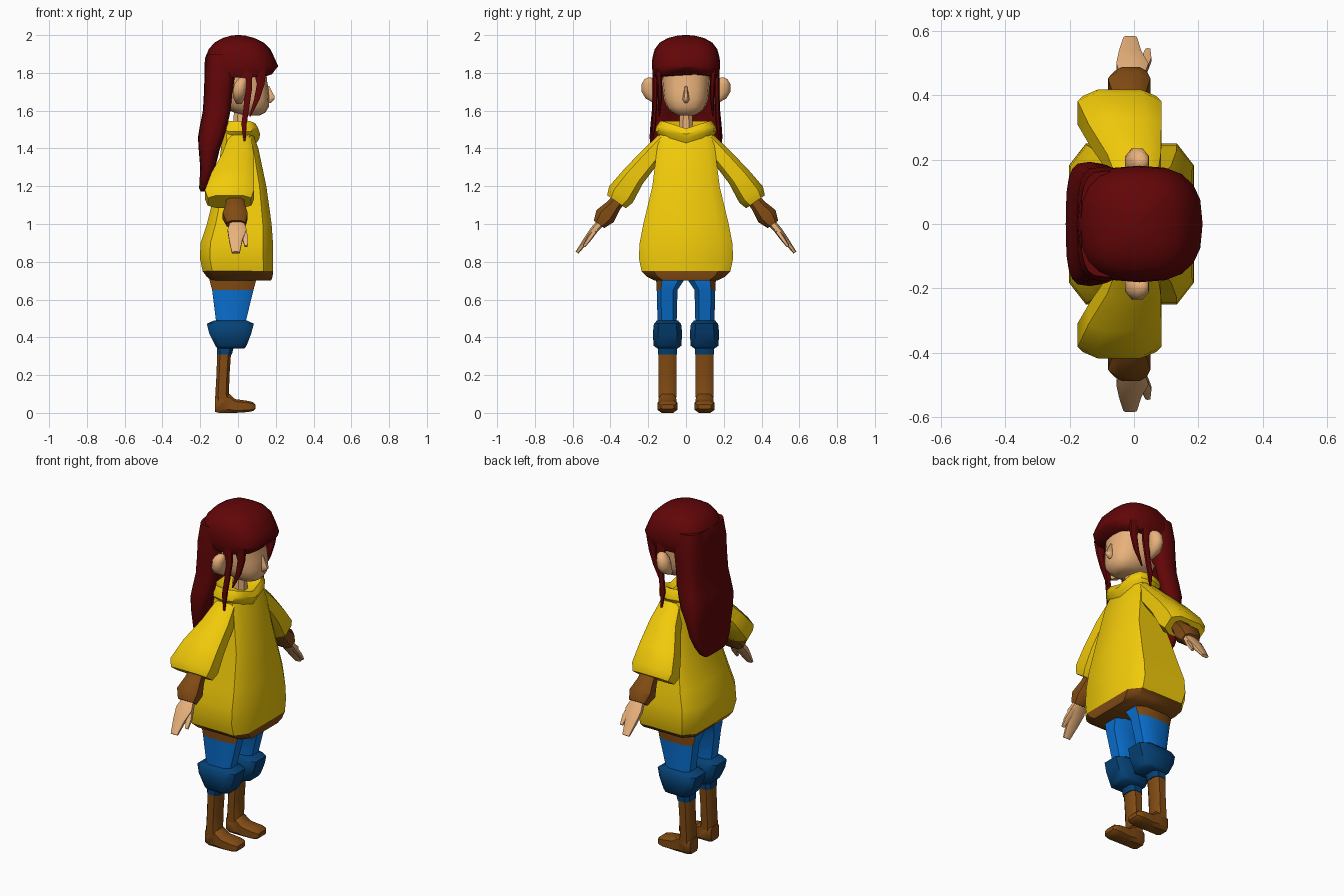
import bpy, bmesh, math
from mathutils import Vector


def material(name, r, g, b):
    m = bpy.data.materials.new(name)
    m.diffuse_color = [(c / 255) ** 2.2 for c in (r, g, b)] + [1]
    return m


YELLOW = material("yellow_cloth", 242, 202, 18)
BROWN = material("brown_leather", 128, 76, 26)
BLUE = material("blue_cloth", 18, 112, 208)
NAVY = material("dark_blue_cloth", 14, 68, 118)
SKIN = material("skin", 232, 176, 122)
HAIR = material("dark_red_hair", 98, 14, 16)


def ring(c, u, v, n=8, e=1.0, phase=0.5):
    """Superellipse section: e=1 is round, smaller e is boxier."""
    pw = lambda a: math.copysign(abs(a) ** e, a) if abs(a) > 1e-6 else 0
    ts = [(i + phase) * 2 * math.pi / n for i in range(n)]
    cs = [(pw(math.cos(t)), pw(math.sin(t))) for t in ts]
    mx, my = max(p[0] for p in cs), max(p[1] for p in cs)
    return [Vector(c) + Vector(u) * (a / mx) + Vector(v) * (b / my) for a, b in cs]


def loft(name, rings, mat, mirror=False, angle=40):
    """Skin a list of rings, close both ends, optionally mirror across y = 0."""
    bm = bmesh.new()
    vs = [[bm.verts.new(p) for p in r] for r in rings]
    n = len(vs[0])
    for a, b in zip(vs, vs[1:]):
        for i in range(n):
            j = (i + 1) % n
            bm.faces.new((a[i], a[j], b[j], b[i]))
    bm.faces.new(vs[0])
    bm.faces.new(vs[-1])
    bmesh.ops.recalc_face_normals(bm, faces=bm.faces)
    me = bpy.data.meshes.new(name)
    bm.to_mesh(me)
    bm.free()
    ob = bpy.data.objects.new(name, me)
    bpy.context.collection.objects.link(ob)
    me.materials.append(mat)
    bpy.ops.object.select_all(action='DESELECT')
    bpy.context.view_layer.objects.active = ob
    ob.select_set(True)
    bpy.ops.object.shade_smooth_by_angle(angle=math.radians(angle))
    if mirror:
        mod = ob.modifiers.new("mirror", 'MIRROR')
        mod.use_axis = (False, True, False)
    return ob


def stack(name, rows, mat, n=8, e=1.0, yc=None, phase=0.5, **kw):
    """Loft of level sections: rows of (z, x back, x front, half width, [y centre])."""
    rings = []
    for z, x0, x1, hy, *y in rows:
        y = y[0] if y else (yc or 0)
        rings.append(ring(((x0 + x1) / 2, y, z), ((x1 - x0) / 2, 0, 0), (0, hy, 0), n, e, phase))
    mirror = yc is not None or len(rows[0]) > 4
    return loft(name, rings, mat, mirror, **kw)


def limb(name, rows, mat, n=8, e=0.7):
    """Loft down the arm: rows of (x, y, z, half depth, half thickness)."""
    perp = Vector((0, 0.82, 0.57))
    return loft(name, [ring(r[:3], (r[3], 0, 0), perp * r[4], n, e) for r in rows], mat, True)


# Tunic, hem and collar
stack("tunic", [(0.75, -.187, .186, .235), (0.82, -.202, .186, .25), (0.9, -.198, .185, .245),
                (1.0, -.165, .178, .226), (1.2, -.115, .15, .178), (1.4, -.09, .108, .153),
                (1.49, -.08, .075, .135)], YELLOW, e=.36)
stack("hem", [(0.70, -.14, .175, .165), (0.72, -.165, .183, .205), (0.75, -.187, .186, .235)], BROWN, e=.36)
collar = stack("collar", [(1.45, -.08, .085, .13), (1.49, -.10, .112, .163), (1.515, -.10, .117, .158),
                          (1.545, -.09, .10, .138), (1.52, -.05, .06, .09)], YELLOW, n=12, e=.7, phase=0)
for v in collar.data.vertices:          # dip at the front of the neck
    if v.co.x > .03:
        v.co.z -= .04 * max(0, 1 - abs(v.co.y) / .12)

# Arms
limb("sleeve", [(.01, .11, 1.445, .06, .045), (0, .19, 1.355, .083, .055), (-.028, .28, 1.25, .113, .063),
                (-.045, .345, 1.155, .13, .076), (-.045, .368, 1.118, .115, .06)], YELLOW, e=.6)
limb("wrist_cuff", [(-.015, .34, 1.15, .042, .034), (-.015, .385, 1.095, .05, .04),
                    (-.015, .428, 1.042, .066, .056), (-.01, .46, .998, .05, .034)], BROWN)
limb("hand", [(-.005, .445, 1.015, .034, .022), (-.005, .49, .965, .05, .02),
              (-.012, .53, .912, .035, .016), (-.012, .577, .848, .021, .009)], SKIN)
limb("thumb", [(.02, .475, .975, .02, .015), (.038, .51, .925, .016, .013), (.043, .54, .882, .008, .008)], SKIN, n=6)

# Legs
trouser = stack("trouser_leg", [(.73, -.15, .095, .08, .08), (.70, -.15, .095, .073, .085), (.65, -.137, .082, .055, .1),
                                (.46, -.113, .035, .05, .1)], BLUE, e=.6)
trouser.data.materials.append(BROWN)
for p in trouser.data.polygons:         # brown patch at the outer hip
    if p.center.z > .65 and abs(p.normal.x) < .8 and p.center.y > .1:
        p.material_index = 1
stack("knee_cuff", [(.49, -.125, .045, .055), (.472, -.165, .084, .072), (.42, -.152, .07, .078),
                    (.355, -.12, .045, .073), (.342, -.108, .035, .055)], NAVY, e=.5, yc=.098)
stack("trouser_end", [(.36, -.112, -.02, .051), (.31, -.112, -.032, .05)], NAVY, e=.6, yc=.098)
stack("boot_shaft", [(.33, -.11, -.036, .048), (.2, -.114, -.045, .047), (.1, -.12, -.048, .047),
                     (.04, -.12, -.03, .045)], BROWN, e=.6, yc=.098)
loft("boot_foot", [ring((x, .098, (z0 + z1) / 2), (0, hy, 0), (0, 0, (z1 - z0) / 2), 8, .5)
                   for x, z0, z1, hy in [(-.122, .005, .09, .038), (-.1, 0, .1, .046), (-.045, 0, .1, .046),
                                         (-.015, 0, .073, .047), (.05, .004, .064, .052), (.08, .01, .057, .046),
                                         (.092, .02, .045, .034)]], BROWN, True)

# Head, neck and ears
stack("neck", [(1.45, -.03, .05, .04), (1.62, -.02, .05, .032)], SKIN)
stack("head", [(1.575, .03, .115, .045), (1.59, -.02, .145, .075), (1.62, -.08, .163, .103), (1.66, -.12, .167, .118),
               (1.71, -.14, .163, .124), (1.76, -.14, .153, .128), (1.83, -.13, .15, .13)],
      SKIN, n=16, e=.8, phase=0, angle=60)
stack("nose", [(1.64, .14, .172, .01), (1.66, .14, .194, .018), (1.675, .14, .194, .016), (1.73, .14, .166, .007)],
      SKIN, n=6, angle=60)
stack("ear", [(1.635, -.008, .02, .015, .145), (1.665, -.025, .035, .036, .178), (1.70, -.028, .042, .044, .191),
              (1.74, -.02, .046, .04, .195), (1.765, -.003, .045, .026, .195), (1.775, .01, .036, .01, .193)],
      SKIN, n=8, angle=60)

# Hair cap with arched fringe
cap = stack("hair_cap", [(1.775, -.172, .186, .166), (1.80, -.176, .205, .176), (1.835, -.178, .213, .181),
                         (1.88, -.174, .193, .178), (1.925, -.155, .172, .166), (1.96, -.125, .138, .14),
                         (1.985, -.08, .085, .095), (1.997, -.035, .04, .045), (2.0, -.01, .012, .015)],
            HAIR, n=20, e=.75, phase=0, angle=60)
for v in cap.data.vertices:
    if v.co.z < 1.81 and v.co.x > .08:
        v.co.z += .03 * (1 - abs(v.co.y) / .17)

# Long back hair, hollowed behind the neck
back = stack("back_hair", [(1.9, -.165, 0, .165), (1.8, -.177, -.005, .178), (1.7, -.18, -.02, .178), (1.6, -.186, -.03, .181),
                           (1.53, -.2, -.045, .188), (1.46, -.212, -.065, .193), (1.38, -.207, -.10, .185),
                           (1.30, -.2, -.12, .17), (1.24, -.203, -.14, .148), (1.19, -.206, -.155, .115),
                           (1.172, -.198, -.17, .09)],
             HAIR, n=20, e=.6, phase=0, angle=60)
for v in back.data.vertices:
    if 1.4 < v.co.z < 1.65 and abs(v.co.y) < .13:
        v.co.x = min(v.co.x, -.12)

# Loose strands beside the face
stack("ear_strand", [(1.82, .01, .075, .015, .162), (1.72, .035, .075, .014, .163), (1.62, .03, .06, .012, .165),
                     (1.53, .018, .046, .012, .17), (1.44, .03, .04, .004, .178)], HAIR, n=6, angle=60)
stack("front_strand", [(1.82, .08, .15, .02, .145), (1.74, .10, .14, .014, .14), (1.66, .085, .115, .011, .138),
                       (1.57, .06, .068, .004, .142)], HAIR, n=6, angle=60)
